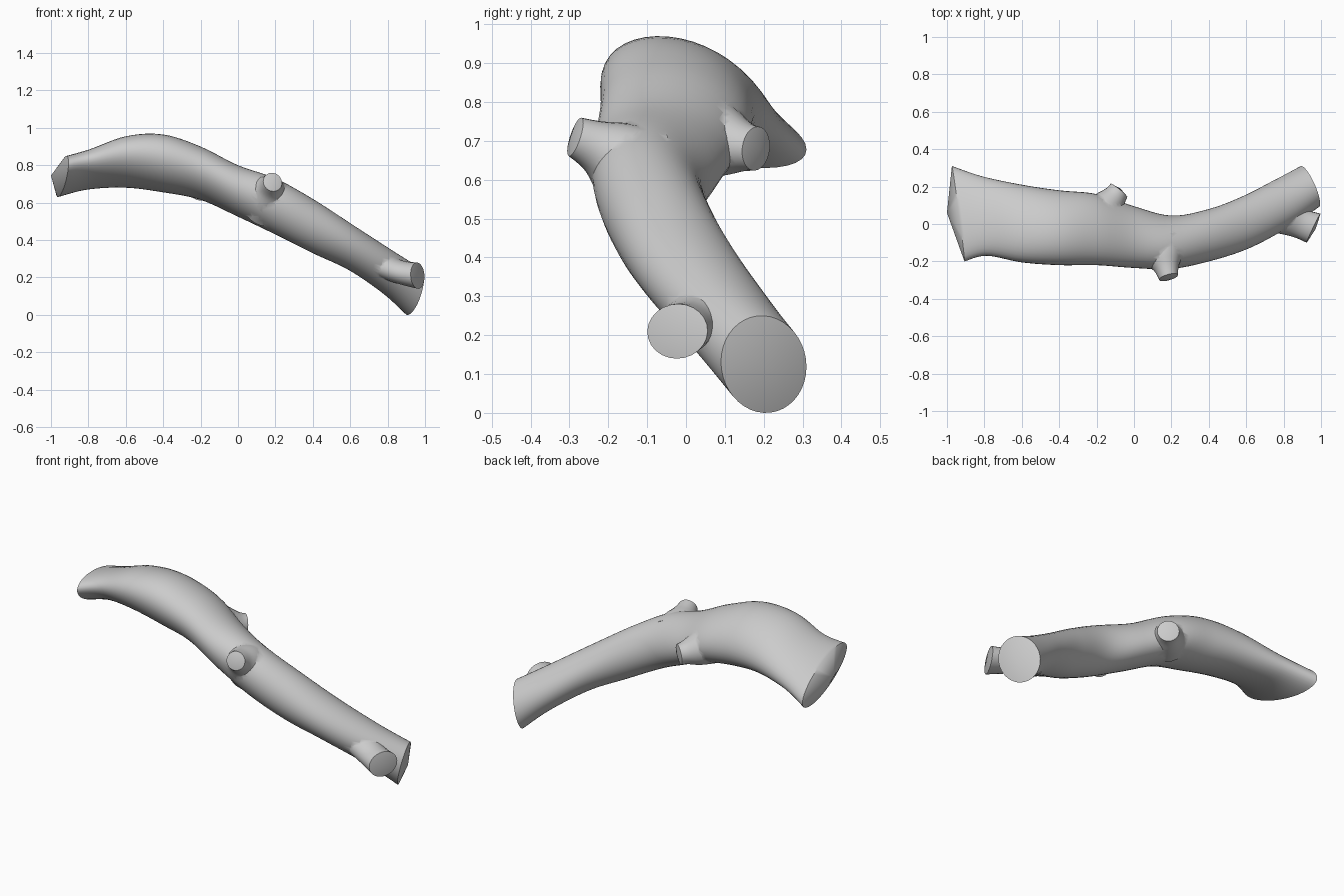
import bpy, bmesh, math
from mathutils import Vector

if "Cube" in bpy.data.objects:
    bpy.data.objects.remove(bpy.data.objects["Cube"])

bark = bpy.data.materials.new("bare wood grey")
bark.diffuse_color = (0.6, 0.6, 0.6, 1)
bark.use_nodes = True
bark.node_tree.nodes["Principled BSDF"].inputs["Base Color"].default_value = bark.diffuse_color
SIDES = 40


def spline(stations, steps):
    """Catmull-Rom interpolation through equal-length tuples."""
    p = [stations[0]] + stations + [stations[-1]]
    out = []
    for i in range(1, len(p) - 2):
        for k in range(steps):
            t = k / steps
            out.append([0.5 * (2 * b + (c - a) * t + (2 * a - 5 * b + 4 * c - d) * t * t
                        + (3 * b - a - 3 * c + d) * t ** 3)
                        for a, b, c, d in zip(*p[i - 1:i + 3])])
    return out + [list(stations[-1])]


def loft(name, rings, start_tip, end_tip):
    """Skin closed rings and close both ends with shallow fans."""
    bm = bmesh.new()
    vs = [[bm.verts.new(c) for c in ring] for ring in rings]
    n = len(rings[0])
    for a, b in zip(vs, vs[1:]):
        for i in range(n):
            j = (i + 1) % n
            bm.faces.new((a[i], a[j], b[j], b[i]))
    for ring, tip in ((vs[0], start_tip), (vs[-1], end_tip)):
        c = bm.verts.new(tip)
        for i in range(n):
            bm.faces.new((ring[i], ring[(i + 1) % n], c))
    bmesh.ops.recalc_face_normals(bm, faces=bm.faces)
    me = bpy.data.meshes.new(name)
    bm.to_mesh(me)
    bm.free()
    me.materials.append(bark)
    ob = bpy.data.objects.new(name, me)
    bpy.context.collection.objects.link(ob)
    return ob


# Main limb: x, y low, y high, z low, z high, skew, x shear by y, x shear by z
limb = [
    (-0.94, -0.20, 0.31, 0.63, 0.85, -0.60, -0.12, 0.05),
    (-0.80, -0.17, 0.255, 0.67, 0.885, -0.50, -0.06, 0.0),
    (-0.60, -0.205, 0.21, 0.68, 0.955, -0.35, 0, 0),
    (-0.40, -0.22, 0.18, 0.655, 0.965, -0.25, 0, 0),
    (-0.20, -0.22, 0.16, 0.615, 0.90, -0.20, 0, 0),
    (0.00, -0.235, 0.095, 0.525, 0.80, -0.15, 0, 0),
    (0.20, -0.24, 0.045, 0.43, 0.73, -0.15, 0, 0),
    (0.40, -0.20, 0.08, 0.33, 0.62, -0.15, 0, 0),
    (0.60, -0.13, 0.15, 0.24, 0.485, -0.15, -0.1, 0.05),
    (0.80, -0.01, 0.24, 0.115, 0.345, -0.10, -0.3, 0.15),
    (0.94, 0.09, 0.31, 0.00, 0.25, -0.05, -0.4, 0.25),
]
rings = []
for x, y0, y1, z0, z1, skew, sy, sz in spline(limb, 6):
    ring = []
    for i in range(SIDES):
        t = 2 * math.pi * i / SIDES
        dy = (y1 - y0) / 2 * math.cos(t)
        dz = (z1 - z0) / 2 * math.sin(t + skew)
        ring.append((x + sy * dy + sz * dz, (y0 + y1) / 2 + dy, (z0 + z1) / 2 + dz))
    rings.append(ring)
branch = loft("branch", rings, (-1.0, 0.06, 0.745), (0.965, 0.2, 0.12))


def stub(name, path, normal, aspect):
    """Cut twig: path of (x, y, z, radius) flaring into the limb."""
    n = Vector(normal).normalized()
    u = n.cross(Vector((0, 0, 1))).normalized()
    v = u.cross(n)
    rs = []
    for x, y, z, r in spline(path, 5):
        rs.append([Vector((x, y, z)) + u * r * math.cos(a) + v * r * aspect * math.sin(a)
                   for a in (2 * math.pi * i / 24 for i in range(24))])
    return loft(name, rs, path[0][:3], Vector(path[-1][:3]) + n * 0.012)


stubs = [
    stub("front_stub", [(0.15, -0.10, 0.60, 0.135), (0.165, -0.18, 0.645, 0.105),
                        (0.175, -0.235, 0.685, 0.068), (0.185, -0.285, 0.71, 0.052)],
         (0.25, -0.9, 0.3), 1.0),
    stub("back_stub", [(-0.19, 0.03, 0.73, 0.12), (-0.14, 0.10, 0.70, 0.09),
                       (-0.10, 0.15, 0.685, 0.064), (-0.08, 0.18, 0.68, 0.057)],
         (0.6, 0.75, -0.1), 1.0),
    stub("lower_fork", [(0.66, 0.04, 0.32, 0.09), (0.78, 0.035, 0.265, 0.09),
                        (0.88, 0.005, 0.225, 0.08), (0.96, -0.022, 0.21, 0.086)],
         (0.88, -0.42, 0.05), 0.82),
]

# Merge twigs into the limb
for s in stubs:
    mod = branch.modifiers.new(s.name, 'BOOLEAN')
    mod.operation = 'UNION'
    mod.solver = 'EXACT'
    mod.object = s
bpy.context.view_layer.objects.active = branch
branch.select_set(True)
for s in stubs:
    s.select_set(False)
    bpy.ops.object.modifier_apply(modifier=s.name)
for s in stubs:
    bpy.data.objects.remove(s)
bpy.ops.object.shade_smooth_by_angle(angle=math.radians(42))
